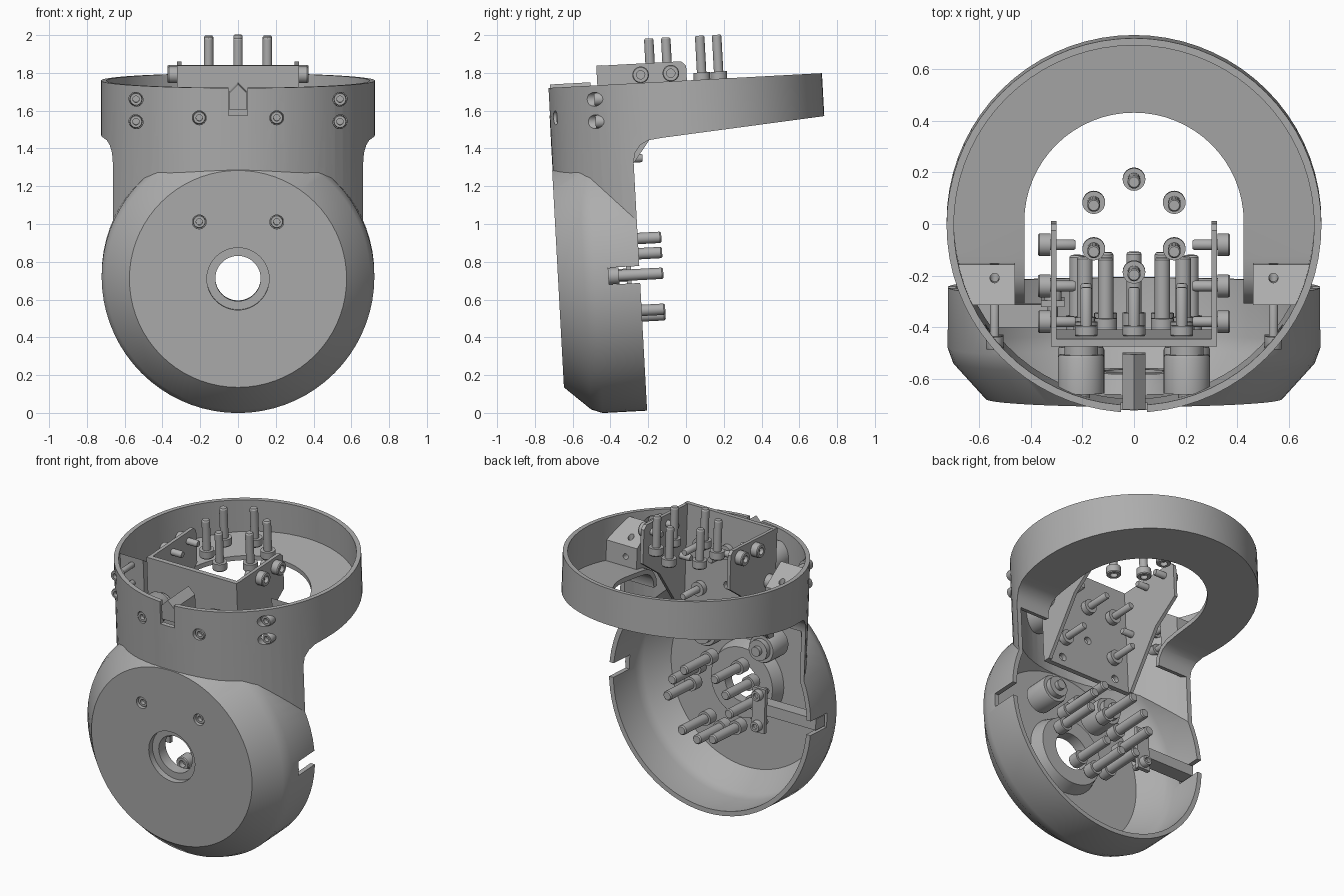
import bpy
import bmesh
from math import cos, sin, pi, radians
from mathutils import Matrix, Vector

cube = bpy.data.objects.get("Cube")
if cube:
    bpy.data.objects.remove(cube, do_unlink=True)

grey = bpy.data.materials.new("plain grey")
grey.use_nodes = True
grey.diffuse_color = (0.42, 0.42, 0.42, 1)
for node in grey.node_tree.nodes:
    if node.type == 'BSDF_PRINCIPLED':
        node.inputs["Base Color"].default_value = grey.diffuse_color

parts = []


def add(name, bm):
    bmesh.ops.recalc_face_normals(bm, faces=bm.faces)
    mesh = bpy.data.meshes.new(name)
    bm.to_mesh(mesh)
    bm.free()
    mesh.materials.append(grey)
    ob = bpy.data.objects.new(name, mesh)
    bpy.context.scene.collection.objects.link(ob)
    parts.append(ob)
    return ob


def lathe(name, origin, axis, profile, n=24):
    """Solid of revolution; profile holds (distance along axis, radius)."""
    rot = Vector((0, 0, 1)).rotation_difference(Vector(axis)).to_matrix()
    bm = bmesh.new()
    rings = [[bm.verts.new(Vector(origin) + rot @ Vector(
        (r * cos(2 * pi * i / n), r * sin(2 * pi * i / n), t)))
        for i in range(n)] for t, r in profile]
    for a, b in zip(rings, rings[1:]):
        for i in range(n):
            j = (i + 1) % n
            bm.faces.new((a[i], a[j], b[j], b[i]))
    bm.faces.new(rings[0])
    bm.faces.new(rings[-1])
    return add(name, bm)


def prism(name, pts, x0, x1):
    """Side outline of (y, z) points, extruded across x."""
    bm = bmesh.new()
    face = bm.faces.new([bm.verts.new((x0, y, z)) for y, z in pts])
    new = bmesh.ops.extrude_face_region(bm, geom=[face])["geom"]
    bmesh.ops.translate(bm, vec=(x1 - x0, 0, 0),
                        verts=[v for v in new if isinstance(v, bmesh.types.BMVert)])
    return add(name, bm)


def box(name, x0, x1, y0, y1, z0, z1):
    return prism(name, [(y0, z0), (y1, z0), (y1, z1), (y0, z1)], x0, x1)


def boolean(ob, tool, op):
    mod = ob.modifiers.new("cut", 'BOOLEAN')
    mod.operation = op
    mod.solver = 'EXACT'
    mod.object = tool
    bpy.context.view_layer.objects.active = ob
    bpy.ops.object.modifier_apply(modifier=mod.name)
    parts.remove(tool)
    bpy.data.objects.remove(tool, do_unlink=True)
    return ob


def bolt(name, origin, axis, length, head=0.06, r=0.028, hr=0.044):
    """Socket-head bolt, starting at the outer face of its head."""
    return lathe(name, origin, axis, [
        (head * 0.5, hr * 0.5), (0, hr * 0.5), (0, hr * 0.9), (0.006, hr),
        (head, hr), (head, r), (length - 0.008, r), (length, r * 0.8)])


RING_Y, CUP_Z = 0.09, 0.745
Y, Z = (0, 1, 0), (0, 0, 1)

# Outer housing: upright cylinder trimmed to the side outline, joined to the cup
shell = lathe("housing", (0, RING_Y, 0), Z, [(CUP_Z, 0.726), (1.757, 0.726)], 72)
boolean(shell, prism("outline", [
    (-1, 0.7), (-0.205, 0.7), (-0.205, 1.34), (-0.195, 1.39), (-0.165, 1.43),
    (-0.12, 1.452), (-0.05, 1.461), (0.95, 1.54), (0.95, 2), (-1, 2)], -1, 1), 'INTERSECT')
boolean(shell, lathe("cup", (0, 0, CUP_Z), Y, [
    (-0.638, 0.575), (-0.5, 0.7), (-0.44, 0.722), (-0.205, 0.722)], 72), 'UNION')

# Hollow the inside and open the back
hollow = lathe("hollow", (0, RING_Y, 0), Z, [(CUP_Z, 0.698), (1.9, 0.698)], 72)
boolean(hollow, prism("outline", [
    (-1, 0.7), (-0.19, 0.7), (-0.19, 1.335), (-0.235, 1.345), (-0.225, 1.4),
    (-0.185, 1.455), (-0.13, 1.481), (-0.05, 1.491), (0.95, 1.57),
    (0.95, 2), (-1, 2)], -1, 1), 'INTERSECT')
boolean(shell, hollow, 'DIFFERENCE')
boolean(shell, lathe("cup_hollow", (0, 0, CUP_Z), Y, [
    (-0.609, 0.56), (-0.488, 0.674), (-0.43, 0.692), (-0.1, 0.692)], 72), 'DIFFERENCE')

# Floor opening of the ring, running forward into the body
boolean(shell, lathe("opening", (0, RING_Y, 0), Z, [(1.3, 0.425), (1.7, 0.425)], 64),
        'DIFFERENCE')
boolean(shell, box("slot", -0.424, 0.424, -0.3, RING_Y, 1.3, 1.7), 'DIFFERENCE')

# Hub around the stepped centre hole
boolean(shell, lathe("hub", (0, 0, CUP_Z), Y, [(-0.62, 0.25), (-0.53, 0.22)], 48), 'UNION')
boolean(shell, lathe("bore", (0, 0, CUP_Z), Y, [
    (-0.7, 0.165), (-0.6, 0.165), (-0.6, 0.12), (-0.3, 0.12)], 48), 'DIFFERENCE')

# Side notches in the cup and the front notch in the rim
boolean(shell, box("side_notch", -1, 1, -0.37, -0.1, 0.70, 0.79), 'DIFFERENCE')
boolean(shell, box("front_notch", -0.05, 0.05, -0.8, -0.5, 1.61, 1.9), 'DIFFERENCE')

# Tongue with a pointed top in the front notch
bm = bmesh.new()
outline = [(-0.045, 1.64), (0.045, 1.64), (0.045, 1.73), (0, 1.775), (-0.045, 1.73)]
face = bm.faces.new([bm.verts.new((x, -0.625, z)) for x, z in outline])
new = bmesh.ops.extrude_face_region(bm, geom=[face])["geom"]
bmesh.ops.translate(bm, vec=(0, 0.215, 0),
                    verts=[v for v in new if isinstance(v, bmesh.types.BMVert)])
add("front_tongue", bm)

for side, label in ((1, "left"), (-1, "right")):
    # Front screws in their holes
    for x, z, y in ((0.205, 1.047, -0.625), (0.205, 1.597, -0.6),
                    (0.54, 1.565, -0.395), (0.54, 1.684, -0.395)):
        hole = lathe("hole", (side * x, 0, z), Y, [(-0.8, 0.037), (-0.3, 0.037)])
        boolean(shell, hole, 'DIFFERENCE')
        bolt(label + "_front_screw", (side * x, y, z), Y, 0.2, 0.05, 0.018, 0.034)

    # Standoffs behind the front wall
    for z in (1.047, 1.597):
        lathe(label + "_standoff", (side * 0.205, 0, z), Y, [
            (-0.57, 0.09), (-0.43, 0.09), (-0.42, 0.085), (-0.42, 0.065),
            (-0.385, 0.065), (-0.385, 0.03), (-0.36, 0.03)], 32)

    # Sloped mounting block inside the ring
    block = prism(label + "_mount_block", [
        (-0.22, 1.46), (-0.07, 1.46), (-0.07, 1.62), (-0.22, 1.735)],
        side * 0.46, side * 0.74)
    boolean(block, lathe("trim", (0, RING_Y, 0), Z, [(1, 0.71), (2, 0.71)], 72), 'INTERSECT')
    boolean(block, lathe("hole", (side * 0.54, -0.12, 0), Z,
                         [(1.55, 0.018), (1.9, 0.018)], 16), 'DIFFERENCE')
    boolean(block, lathe("hole", (side * 0.54, 0, 1.55), Y,
                         [(-0.15, 0.018), (0, 0.018)], 16), 'DIFFERENCE')

    # Bracket flange with its cross bolts
    flange = prism(label + "_bracket_flange", [
        (-0.375, 1.17), (-0.33, 1.17), (-0.08, 1.5), (0.1, 1.62),
        (0.1, 1.835), (0.075, 1.86), (-0.375, 1.86)], side * 0.3, side * 0.322)
    for y, z in ((-0.143, 1.8), (0.017, 1.8), (-0.295, 1.55)):
        bolt(label + "_flange_bolt", (side * 0.372, y, z), (-side, 0, 0), 0.145, 0.048, 0.021)

# Bracket front plate with holes and bolts
plate = box("bracket_plate", -0.322, 0.322, -0.375, -0.345, 1.17, 1.862)
for x, z in ((0, 1.42), (0.2, 1.23), (-0.2, 1.23)):
    boolean(plate, lathe("hole", (x, 0, z), Y, [(-0.5, 0.025), (-0.2, 0.025)], 16),
            'DIFFERENCE')
for x, z in ((-0.185, 1.64), (0, 1.64), (0.185, 1.64), (-0.185, 1.36), (0.185, 1.36)):
    bolt("plate_bolt", (x, -0.347, z), Y, 0.19, 0.042, 0.022)

# Ring of upright bolts
for i in range(6):
    a = radians(90 + 60 * i)
    bolt("upright_bolt", (0.18 * cos(a), RING_Y + 0.18 * sin(a), 1.745), Z, 0.245, 0.05, 0.025)

# Bolts around the cup hub, pointing backwards
for deg in (0, 30, 60, 120, 150, 180, 240, 270, 300):
    a = radians(deg)
    bolt("hub_bolt", (0.22 * cos(a), -0.385, CUP_Z + 0.22 * sin(a)), Y, 0.305, 0.07, 0.03)

# Arm from the right notch with its end plate
box("side_arm", -0.712, -0.3, -0.36, -0.27, 0.71, 0.78)
box("arm_plate", -0.36, -0.27, -0.275, -0.25, 0.6, 0.88)
for z in (0.645, 0.84):
    bolt("arm_bolt", (-0.315, -0.215, z), (0, -1, 0), 0.12, 0.035, 0.02, 0.034)

# Lean the whole assembly forward and smooth the round faces
lean = Matrix.Rotation(radians(3.1), 4, 'X')
bpy.ops.object.select_all(action='DESELECT')
for ob in parts:
    ob.data.transform(lean)
    ob.select_set(True)
bpy.context.view_layer.objects.active = shell
bpy.ops.object.shade_smooth_by_angle(angle=radians(30))
